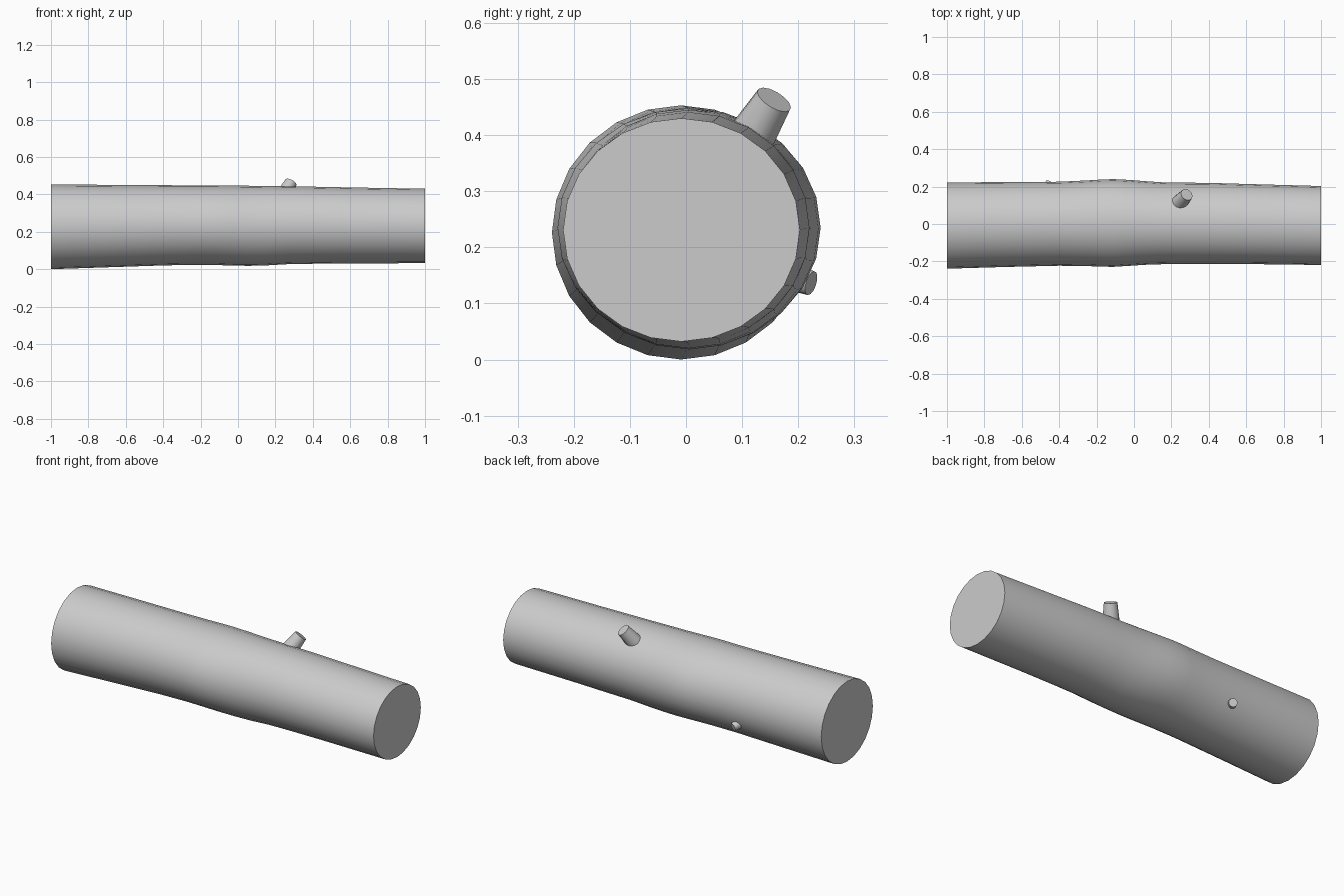
import bpy, bmesh, math
from mathutils import Vector, Matrix

if "Cube" in bpy.data.objects:
    bpy.data.objects.remove(bpy.data.objects["Cube"])

SIDES = 24


def finish(name, bm):
    bmesh.ops.recalc_face_normals(bm, faces=bm.faces)
    mesh = bpy.data.meshes.new(name)
    bm.to_mesh(mesh)
    bm.free()
    obj = bpy.data.objects.new(name, mesh)
    bpy.context.collection.objects.link(obj)
    bpy.ops.object.select_all(action='DESELECT')
    obj.select_set(True)
    bpy.context.view_layer.objects.active = obj
    bpy.ops.object.shade_smooth_by_angle(angle=math.radians(40))
    return obj


def loft(name, sections):
    """Skin slightly irregular oval rings along x: (x, ymin, ymax, zmin, zmax)."""
    bm = bmesh.new()
    rings = []
    for x, y0, y1, z0, z1 in sections:
        cy, cz, ry, rz = (y0 + y1) / 2, (z0 + z1) / 2, (y1 - y0) / 2, (z1 - z0) / 2
        ring = []
        for i in range(SIDES):
            a = 2 * math.pi * i / SIDES
            ring.append(bm.verts.new((x, cy + ry * math.cos(a), cz + rz * math.sin(a))))
        rings.append(ring)
    for a, b in zip(rings, rings[1:]):
        for i in range(SIDES):
            j = (i + 1) % SIDES
            bm.faces.new((a[i], a[j], b[j], b[i]))
    bm.faces.new(rings[0])
    bm.faces.new(rings[-1])
    return finish(name, bm)


def stub(name, tip, direction, length, r_base, r_tip):
    """Tapered cut-off branch ending at tip, sunk into the trunk."""
    d = Vector(direction).normalized()
    mat = Matrix.Translation(Vector(tip) - d * length / 2) @ d.to_track_quat('Z', 'Y').to_matrix().to_4x4()
    bm = bmesh.new()
    bmesh.ops.create_cone(bm, cap_ends=True, segments=14, radius1=r_base,
                          radius2=r_tip, depth=length, matrix=mat)
    return finish(name, bm)


# Trunk with a gentle taper and a swelling near the middle
loft("log_trunk", [
    (-1.00, -0.239, 0.222, 0.000, 0.453),
    (-0.70, -0.230, 0.224, 0.010, 0.451),
    (-0.40, -0.223, 0.226, 0.020, 0.449),
    (-0.25, -0.225, 0.233, 0.023, 0.448),
    (-0.17, -0.228, 0.238, 0.023, 0.448),
    (-0.11, -0.229, 0.240, 0.022, 0.448),
    (-0.03, -0.224, 0.236, 0.019, 0.447),
    (0.06, -0.218, 0.229, 0.018, 0.446),
    (0.15, -0.215, 0.223, 0.020, 0.445),
    (0.27, -0.213, 0.221, 0.027, 0.443),
    (0.40, -0.213, 0.220, 0.029, 0.441),
    (0.60, -0.214, 0.214, 0.031, 0.437),
    (1.00, -0.219, 0.203, 0.032, 0.430),
])

# Cut-off branches
stub("large_branch_stub", (0.282, 0.157, 0.463), (0.42, 0.47, 0.77), 0.11, 0.045, 0.034)
stub("small_branch_stub", (-0.450, 0.223, 0.136), (0.42, 0.87, -0.28), 0.08, 0.028, 0.022)
